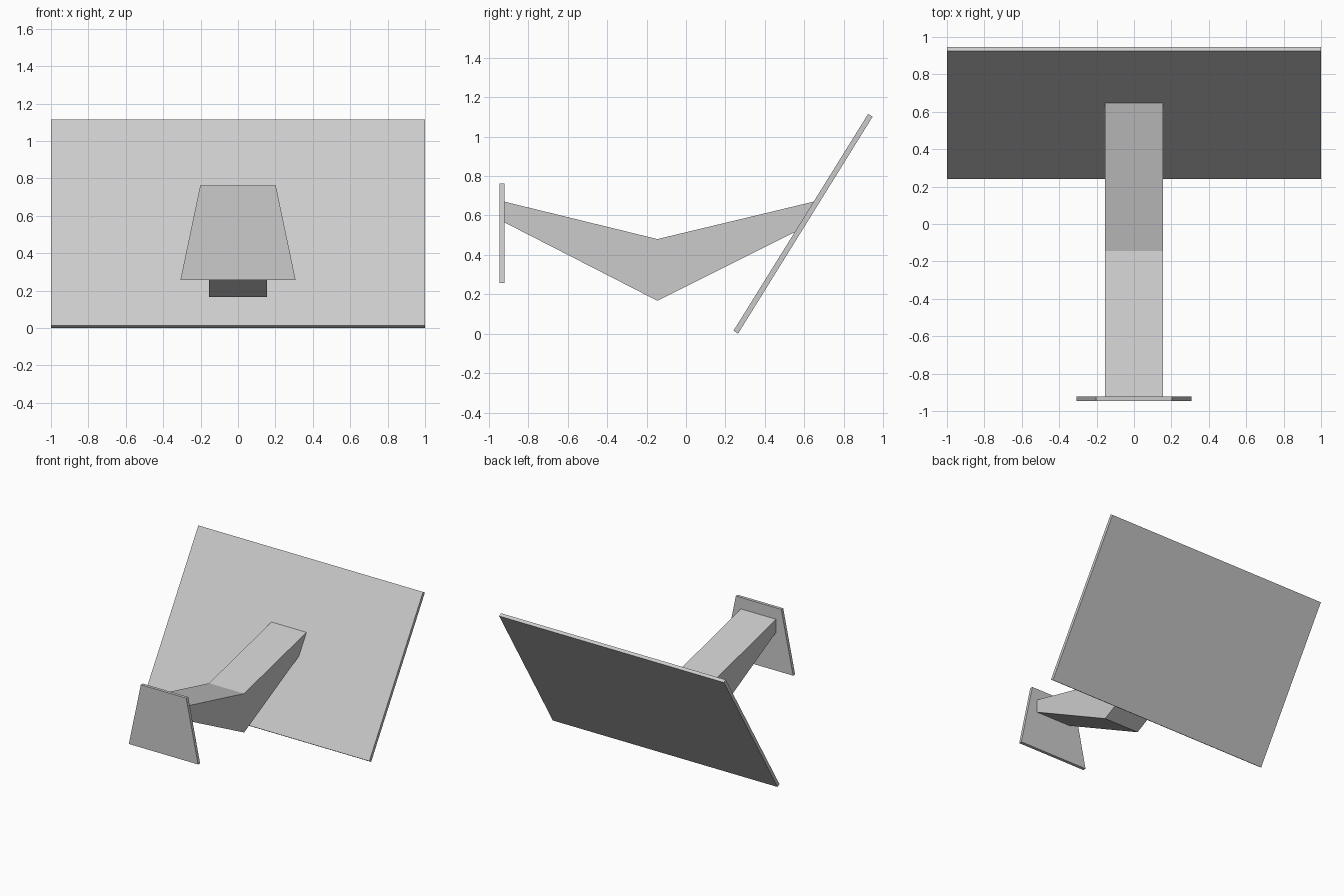
import bpy, bmesh
from mathutils import Vector

if "Cube" in bpy.data.objects:
    bpy.data.objects.remove(bpy.data.objects["Cube"])


def prism(name, profile, offset):
    """Extrude a flat closed profile along an offset vector."""
    bm = bmesh.new()
    face = bm.faces.new([bm.verts.new(p) for p in profile])
    ext = bmesh.ops.extrude_face_region(bm, geom=[face], use_keep_orig=True)
    moved = [g for g in ext["geom"] if isinstance(g, bmesh.types.BMVert)]
    bmesh.ops.translate(bm, verts=moved, vec=Vector(offset))
    bmesh.ops.recalc_face_normals(bm, faces=bm.faces)
    mesh = bpy.data.meshes.new(name)
    bm.to_mesh(mesh)
    bm.free()
    obj = bpy.data.objects.new(name, mesh)
    bpy.context.collection.objects.link(obj)
    return obj


def side_prism(name, yz, half_width):
    """Side profile (y, z) extruded across x, centred."""
    return prism(name, [(-half_width, y, z) for y, z in yz],
                 (2 * half_width, 0, 0))


# Wide tilted panel
side_prism("tilted_panel",
           [(0.241, 0.015), (0.264, 0.0), (0.947, 1.101), (0.924, 1.115)], 1.0)

# Bent arm, cut flush against the panel's front face
side_prism("support_arm",
           [(-0.922, 0.67), (-0.145, 0.48), (0.648, 0.67),
            (0.552, 0.515), (-0.145, 0.167), (-0.922, 0.565)], 0.156)

# Tapered mounting plate at the front
prism("mounting_plate",
      [(-0.308, -0.947, 0.257), (0.308, -0.947, 0.257),
       (0.202, -0.947, 0.762), (-0.202, -0.947, 0.762)], (0, 0.025, 0))
